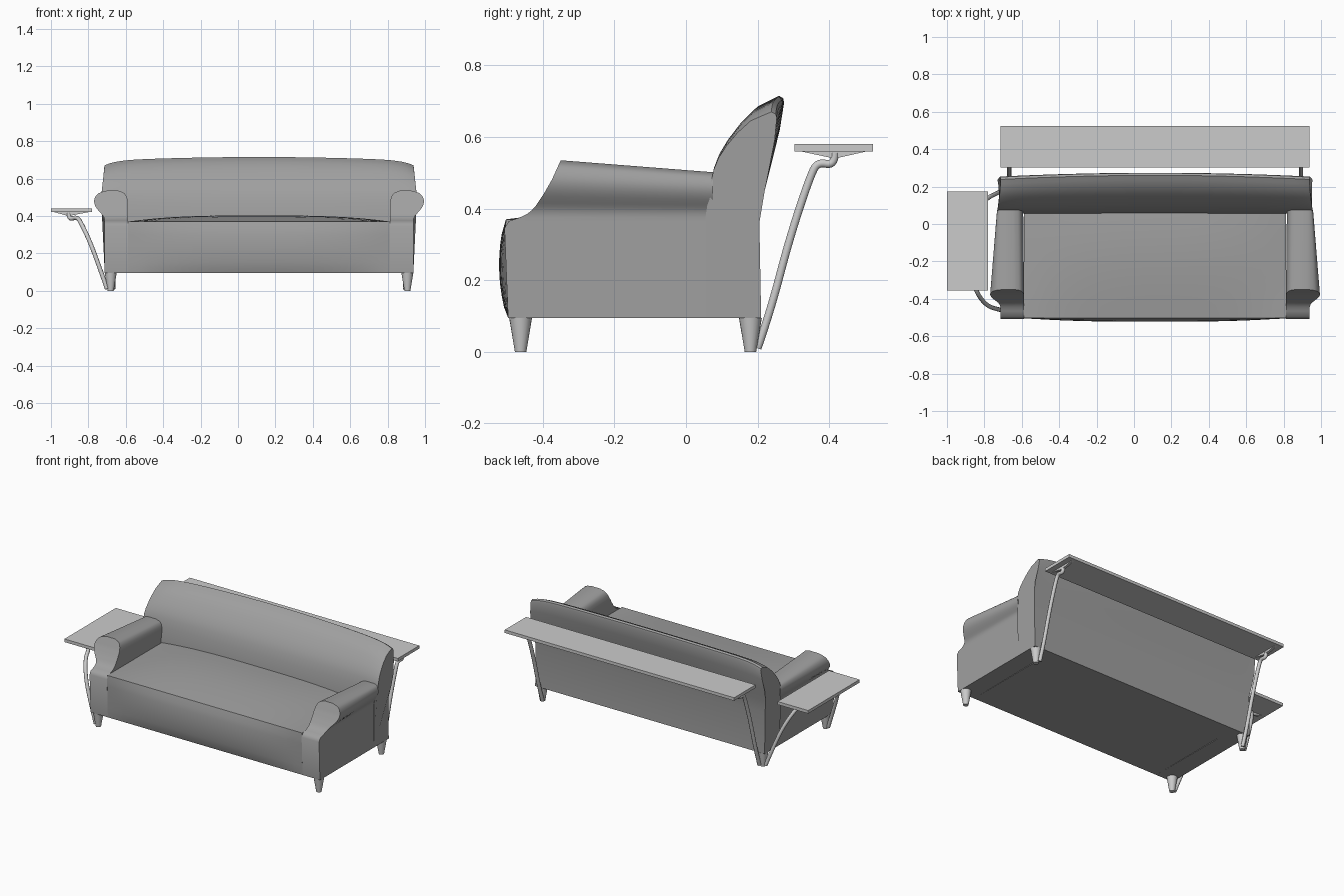
import bpy, bmesh, math

if "Cube" in bpy.data.objects:
    bpy.data.objects.remove(bpy.data.objects["Cube"], do_unlink=True)

CX, HALF, INNER, FLOOR = 0.1125, 0.825, 0.70, 0.095


def material(name, value):
    m = bpy.data.materials.new(name)
    m.use_nodes = True
    color = (value, value, value, 1)
    m.diffuse_color = color
    m.node_tree.nodes["Principled BSDF"].inputs["Base Color"].default_value = color
    return m


fabric = material("grey fabric", 0.35)
pale = material("pale grey", 0.6)


def finish(name, bm, mat, angle=40):
    bmesh.ops.recalc_face_normals(bm, faces=bm.faces)
    mesh = bpy.data.meshes.new(name)
    bm.to_mesh(mesh)
    bm.free()
    mesh.materials.append(mat)
    obj = bpy.data.objects.new(name, mesh)
    bpy.context.collection.objects.link(obj)
    bpy.ops.object.select_all(action="DESELECT")
    obj.select_set(True)
    bpy.context.view_layer.objects.active = obj
    bpy.ops.object.shade_smooth_by_angle(angle=math.radians(angle))
    return obj


def loft(name, rings, mat, angle=40):
    """Skin closed rings of points and cap both ends."""
    bm = bmesh.new()
    loops = [[bm.verts.new(p) for p in ring] for ring in rings]
    n = len(loops[0])
    for a, b in zip(loops, loops[1:]):
        for i in range(n):
            j = (i + 1) % n
            bm.faces.new((a[i], a[j], b[j], b[i]))
    bm.faces.new(loops[0])
    bm.faces.new(loops[-1])
    return finish(name, bm, mat, angle)


def interp(points, v):
    for (a, p), (b, q) in zip(points, points[1:]):
        if v <= b:
            return p + (q - p) * max(0, v - a) / (b - a)
    return points[-1][1]


# Seat: bulging front and crowned top, swept across the width
seat_rings = []
for i in range(25):
    t = i / 12 - 1
    puff = max(0, 1 - abs(t) ** 3)
    ring = [(0.06, FLOOR), (-0.497, FLOOR)]
    for k in range(1, 9):
        s = k / 9
        ring.append((-0.498 - 0.008 * s - 0.02 * puff * math.sin(math.pi * s) ** 0.7,
                     FLOOR + 0.265 * s))
    ring.append((-0.503, 0.37))
    for k in range(1, 9):
        s = k / 8
        ring.append((-0.503 + 0.563 * s, 0.37 + 0.033 * puff * math.sin(s * 2.2)))
    seat_rings.append([(CX + t * INNER, y, z) for y, z in ring])
loft("seat", seat_rings, fabric)

# Backrest: rolled profile swept across, with an arched top and flared ends
back_profile = [(0.205, 0.36), (0.21, FLOOR), (0.055, FLOOR), (0.055, 0.38),
                (0.07, 0.47), (0.083, 0.52), (0.10, 0.56), (0.125, 0.60),
                (0.16, 0.645), (0.20, 0.685), (0.235, 0.703), (0.26, 0.715),
                (0.272, 0.708), (0.274, 0.695), (0.262, 0.62), (0.24, 0.53),
                (0.22, 0.45)]
flare = [(0.36, 0), (0.42, 0.008), (0.47, 0.018), (0.53, 0.018), (0.7, 0.002)]
back_rings = []
for i in range(41):
    t = math.sin((i / 20 - 1) * math.pi / 2)
    drop = 0.02 * t * t + 0.025 * abs(t) ** 14
    ring = []
    for y, z in back_profile:
        up = max(0, (z - 0.45) / 0.265)
        ring.append((CX + t * (HALF + interp(flare, z)),
                     y - 0.022 * t * t * up, z - drop * up))
    back_rings.append(ring)
loft("backrest", back_rings, fabric)

# Arms: rolled outline stacked in height, its front cut to a sweeping curve
front_curve = [(FLOOR, -0.497), (0.345, -0.507), (0.365, -0.495), (0.38, -0.45),
               (0.40, -0.425), (0.44, -0.398), (0.48, -0.375), (0.535, -0.35)]
outer_curve = [(FLOOR, HALF), (0.38, HALF), (0.40, 0.833), (0.42, 0.851),
               (0.44, 0.868), (0.46, 0.879), (0.48, 0.8825), (0.50, 0.877),
               (0.515, 0.866), (0.525, 0.852), (0.535, 0.815)]
inner_curve = [(FLOOR, INNER), (0.47, INNER), (0.50, 0.706), (0.515, 0.714),
               (0.525, 0.724), (0.535, 0.752)]
levels = [FLOOR, 0.345, 0.355] + [0.365 + 0.01 * k for k in range(15)]
levels += [0.511, 0.517, 0.522, 0.527, 0.531, 0.535]
for side, label in ((1, "left"), (-1, "right")):
    rings = []
    for z in levels:
        yf = interp(front_curve, z)
        xi, xo = interp(inner_curve, z), interp(outer_curve, z)
        zb = z if z < 0.39 else 0.39 + (z - 0.39) * 0.77
        xb = HALF + (xo - HALF) * (0.35 if xo > HALF else 1)
        rings.append([(CX + side * xi, yf, z), (CX + side * xo, yf, z),
                      (CX + side * xb, 0.075, zb),
                      (CX + side * (xi + 0.005), 0.075, zb)])
    loft(label + "_arm", rings, fabric, 50)

# Tapered legs
for sx, side in ((1, "left"), (-1, "right")):
    for y, end in ((-0.462, "front"), (0.18, "back")):
        rings = []
        for z, r in ((0, 0.016), (FLOOR, 0.032)):
            rings.append([(CX + sx * 0.793 + r * math.cos(a * math.pi / 10),
                           y + r * math.sin(a * math.pi / 10), z) for a in range(20)])
        loft(f"{end}_{side}_leg", rings, pale)


def box(name, x, y, z):
    loft(name, [[(x[0], y[0], h), (x[1], y[0], h), (x[1], y[1], h), (x[0], y[1], h)]
                for h in z], pale)


def tube(name, points):
    curve = bpy.data.curves.new(name, "CURVE")
    curve.dimensions = "3D"
    curve.bevel_depth = 0.0115
    curve.bevel_resolution = 3
    curve.use_fill_caps = True
    spline = curve.splines.new("NURBS")
    spline.points.add(len(points) - 1)
    for p, co in zip(spline.points, points):
        p.co = (*co, 1)
    spline.use_endpoint_u = True
    spline.order_u = 3
    spline.resolution_u = 6
    curve.materials.append(pale)
    bpy.context.collection.objects.link(bpy.data.objects.new(name, curve))


# Table behind the backrest, on two bent tubes with wedge brackets
box("back_table", (CX - HALF, CX + HALF), (0.303, 0.523), (0.56, 0.58))
for sx, label in ((1, "left"), (-1, "right")):
    x = CX + sx * 0.78
    tube(label + "_back_table_tube",
         [(x, 0.2, 0.01), (x, 0.235, 0.11), (x, 0.29, 0.32), (x, 0.35, 0.5),
          (x, 0.37, 0.53), (x, 0.415, 0.52), (x, 0.416, 0.555)])
    loft(label + "_back_table_bracket",
         [[(x + d, 0.315, 0.561), (x + d, 0.4, 0.543), (x + d, 0.43, 0.543),
           (x + d, 0.51, 0.561)] for d in (-0.008, 0.008)], pale)

# Table beside the right arm, on two bent tubes with wedge brackets
box("side_table", (-1, -0.78), (-0.355, 0.173), (0.42, 0.44))
paths = {
    "front": (-0.462, -0.455, -0.435, -0.37, -0.30, -0.27, -0.27),
    "back": (0.18, 0.165, 0.135, 0.08, 0.03, 0.0, 0.0),
}
run = [(-0.70, 0.01), (-0.735, 0.11), (-0.79, 0.26), (-0.84, 0.365),
       (-0.86, 0.395), (-0.905, 0.38), (-0.906, 0.415)]
for end, ys in paths.items():
    tube(end + "_side_table_tube", [(x, y, z) for (x, z), y in zip(run, ys)])
    loft(end + "_side_table_bracket",
         [[(-0.985, ys[-1] + d, 0.421), (-0.92, ys[-1] + d, 0.403),
           (-0.89, ys[-1] + d, 0.403), (-0.795, ys[-1] + d, 0.421)]
          for d in (-0.008, 0.008)], pale)
